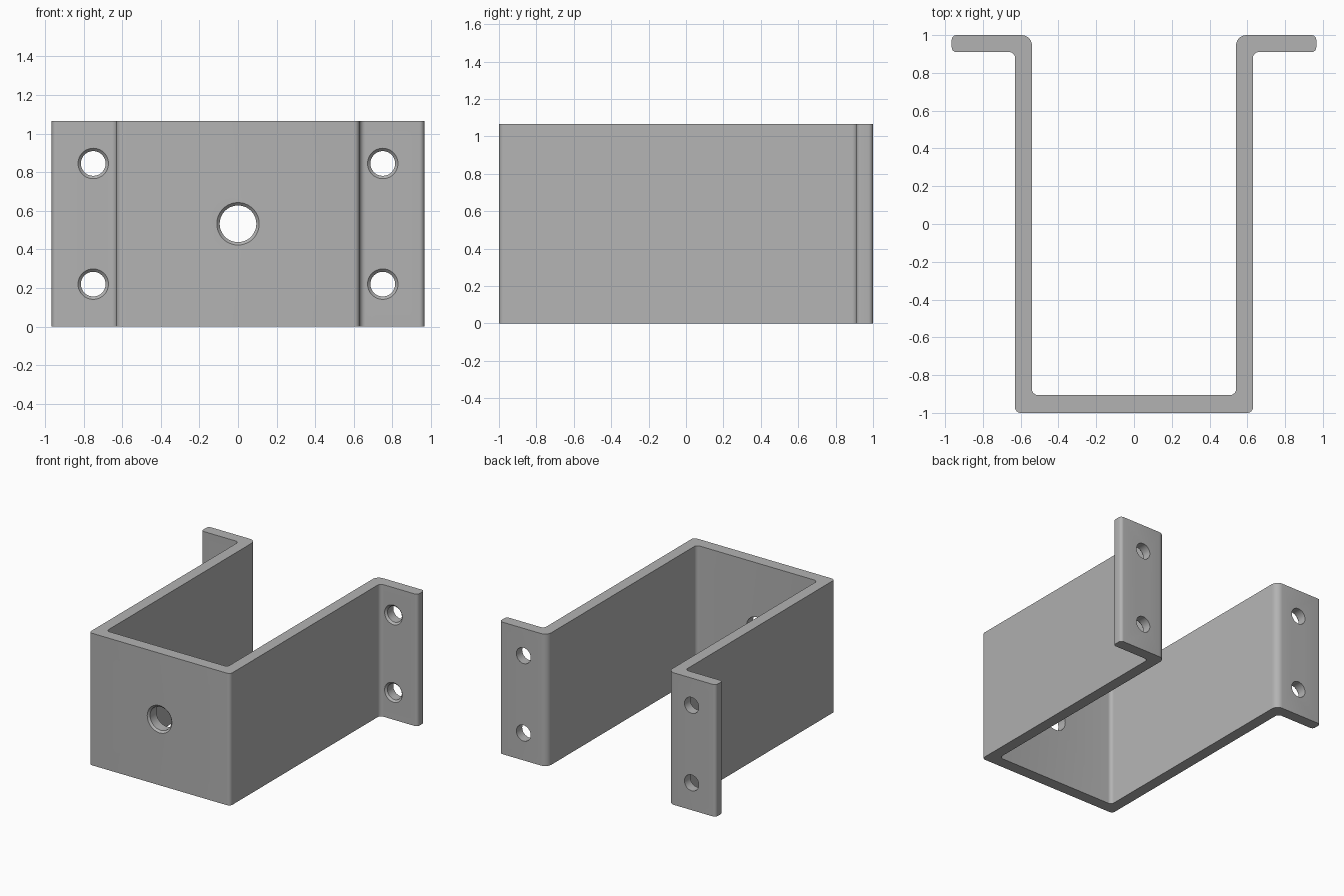
import bpy, bmesh, math
from mathutils import Vector

if "Cube" in bpy.data.objects:
    bpy.data.objects.remove(bpy.data.objects["Cube"])

HEIGHT = 1.065

metal = bpy.data.materials.new("grey_metal")
metal.diffuse_color = (0.45, 0.45, 0.45, 1)
metal.use_nodes = True
metal.node_tree.nodes["Principled BSDF"].inputs["Base Color"].default_value = metal.diffuse_color


def rounded(points, steps=6):
    """Round each corner (x, y, radius) of a closed outline with an arc."""
    out = []
    for i, (x, y, r) in enumerate(points):
        p = Vector((x, y))
        a = (Vector(points[i - 1][:2]) - p).normalized()
        b = (Vector(points[(i + 1) % len(points)][:2]) - p).normalized()
        centre = p + (a + b) * r                      # all corners are square
        for s in range(steps + 1):
            t = s / steps * math.pi / 2
            out.append(centre - b * r * math.cos(t) - a * r * math.sin(t))
    return out


def add_object(name, bm):
    bmesh.ops.recalc_face_normals(bm, faces=bm.faces)
    mesh = bpy.data.meshes.new(name)
    bm.to_mesh(mesh)
    bm.free()
    obj = bpy.data.objects.new(name, mesh)
    bpy.context.collection.objects.link(obj)
    mesh.materials.append(metal)
    return obj


# Bent strip: right half of the outline, mirrored for the left half
half = [(0.63, -1.0, 0.03), (0.63, 0.91, 0.03), (0.965, 0.91, 0.025),
        (0.965, 1.0, 0.025), (0.54, 1.0, 0.055), (0.54, -0.905, 0.03)]
outline = half + [(-x, y, r) for x, y, r in reversed(half)]
bm = bmesh.new()
base = bm.faces.new([bm.verts.new((p.x, p.y, 0)) for p in rounded(outline)])
top = bmesh.ops.extrude_face_region(bm, geom=[base])["geom"]
bmesh.ops.translate(bm, vec=(0, 0, HEIGHT),
                    verts=[v for v in top if isinstance(v, bmesh.types.BMVert)])
bracket = add_object("bracket", bm)

# Drills: straight holes with a chamfered front rim
bm = bmesh.new()


def add_drill(x, z, front, r, chamfer=0.015, n=48):
    rings = []
    for y, rad in ((front - 0.01, r + chamfer + 0.01),
                   (front + chamfer, r), (front + 0.15, r)):
        rings.append([bm.verts.new((x + rad * math.cos(k * math.tau / n), y,
                                    z + rad * math.sin(k * math.tau / n)))
                      for k in range(n)])
    for a, b in zip(rings, rings[1:]):
        for k in range(n):
            bm.faces.new((a[k], a[(k + 1) % n], b[(k + 1) % n], b[k]))
    bm.faces.new(rings[0])
    bm.faces.new(rings[-1])


add_drill(0, HEIGHT / 2, -1.0, 0.095)
for x in (-0.75, 0.75):
    for z in (0.22, HEIGHT - 0.22):
        add_drill(x, z, 0.91, 0.064)
drills = add_object("hole_cutter", bm)
drills.hide_render = True

# Cut the holes and smooth the bends
cut = bracket.modifiers.new("holes", "BOOLEAN")
cut.operation = "DIFFERENCE"
cut.solver = "EXACT"
cut.object = drills
bpy.context.view_layer.objects.active = bracket
bracket.select_set(True)
bpy.ops.object.modifier_apply(modifier=cut.name)
bpy.data.objects.remove(drills)
bpy.ops.object.shade_smooth_by_angle(angle=math.radians(30))
